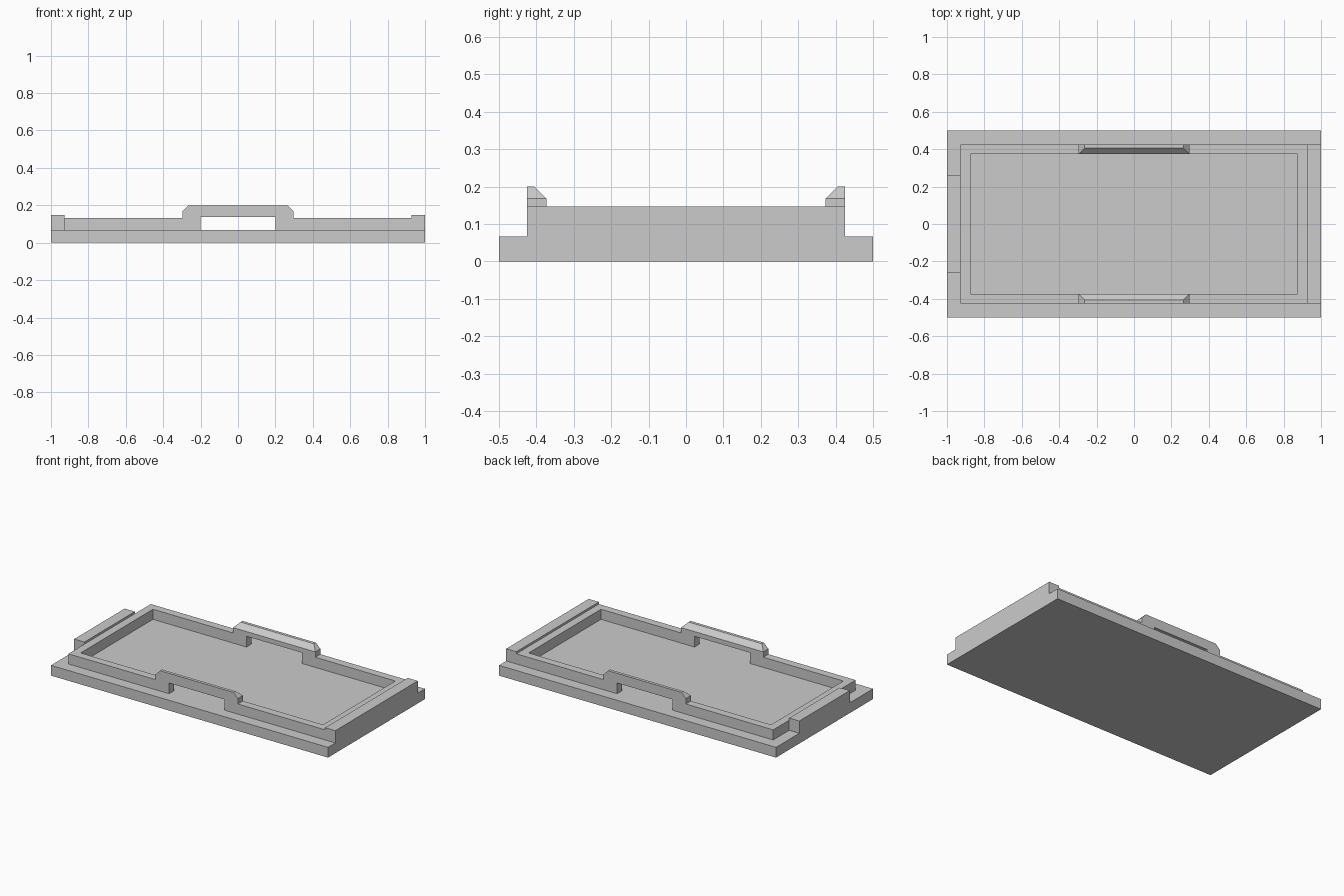
import bpy
import bmesh

cube = bpy.data.objects.get("Cube")
if cube:
    bpy.data.objects.remove(cube, do_unlink=True)

grey = bpy.data.materials.new("plain grey")
grey.use_nodes = True
colour = (0.6, 0.6, 0.6, 1)
grey.diffuse_color = colour
grey.node_tree.nodes["Principled BSDF"].inputs["Base Color"].default_value = colour

BASE_TOP, RIM_TOP, LIP_TOP = 0.067, 0.133, 0.147
RIM_X, RIM_Y, WALL = 0.927, 0.425, 0.052
INNER_Y = RIM_Y - WALL
CLIP_X, CLIP_TOP, CHAMFER = 0.297, 0.2, 0.032
SLOT_X, SLOT_TOP = 0.2, 0.137


def finish(name, bm):
    bmesh.ops.recalc_face_normals(bm, faces=bm.faces)
    mesh = bpy.data.meshes.new(name)
    bm.to_mesh(mesh)
    bm.free()
    mesh.materials.append(grey)
    obj = bpy.data.objects.new(name, mesh)
    bpy.context.collection.objects.link(obj)


def box(name, low, high):
    bm = bmesh.new()
    bmesh.ops.create_cube(bm, size=1)
    for v in bm.verts:
        for i in range(3):
            v.co[i] = low[i] if v.co[i] < 0 else high[i]
    finish(name, bm)


def long_rail(name, side):
    """Rail with a raised, chamfered clip over a slot."""
    half = [(SLOT_X, SLOT_TOP), (SLOT_X, BASE_TOP), (RIM_X, BASE_TOP),
            (RIM_X, RIM_TOP), (CLIP_X, RIM_TOP),
            (CLIP_X, CLIP_TOP - CHAMFER), (CLIP_X - CHAMFER, CLIP_TOP)]
    outline = half + [(-x, z) for x, z in reversed(half)]
    bm = bmesh.new()
    outer = [bm.verts.new((x, side * RIM_Y, z)) for x, z in outline]
    inner = [bm.verts.new((x, side * INNER_Y, z)) for x, z in outline]
    bm.faces.new(outer)
    inner_face = bm.faces.new(inner)
    count = len(outline)
    for i in range(count):
        j = (i + 1) % count
        bm.faces.new((outer[i], outer[j], inner[j], inner[i]))
    # Lean the top of the inner face outward to mitre the clip chamfers
    bmesh.utils.face_split(inner_face, inner[5], inner[8])
    for v in inner[6:8]:
        v.co.y += side * CHAMFER
    finish(name, bm)


# Base plate
box("base_plate", (-1, -0.5, 0), (1, 0.5, BASE_TOP))

# Raised rim with a clip on each long side
long_rail("front_rail", -1)
long_rail("back_rail", 1)
box("right_rail", (-RIM_X, -INNER_Y, BASE_TOP), (WALL - RIM_X, INNER_Y, RIM_TOP))
box("left_rail", (RIM_X - WALL, -INNER_Y, BASE_TOP), (RIM_X, INNER_Y, RIM_TOP))

# End lips: short on the right, full width on the left
box("right_lip", (-1, -0.26, BASE_TOP), (-RIM_X, 0.26, LIP_TOP))
box("left_lip", (RIM_X, -RIM_Y, BASE_TOP), (1, RIM_Y, LIP_TOP))
